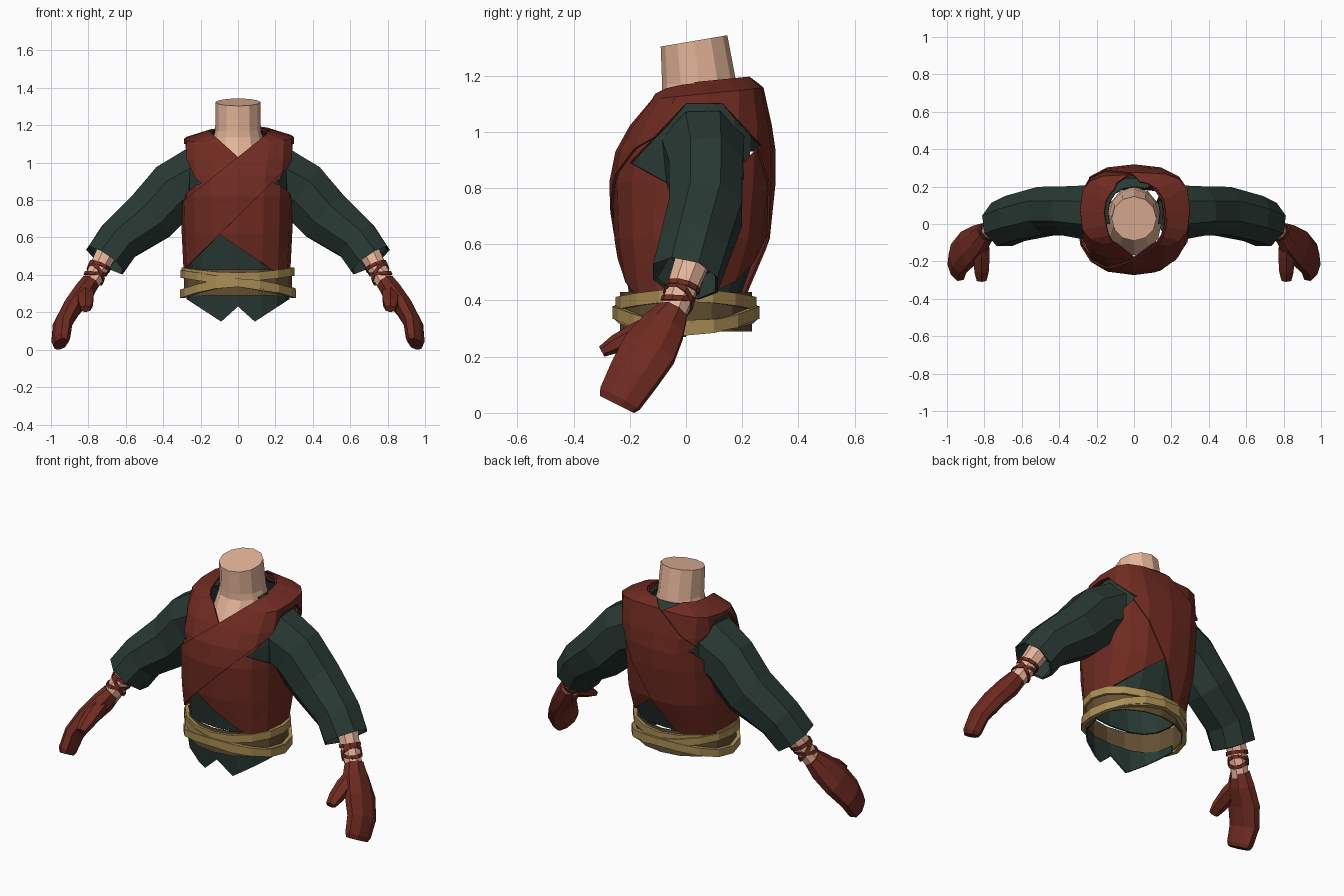
import bpy, bmesh, math
from mathutils import Vector, Matrix

if "Cube" in bpy.data.objects:
    bpy.data.objects.remove(bpy.data.objects["Cube"])

def mat(name, c):
    m = bpy.data.materials.new(name)
    m.diffuse_color = (*c, 1)
    m.use_nodes = True
    m.node_tree.nodes["Principled BSDF"].inputs["Base Color"].default_value = m.diffuse_color
    return m

RED = mat("russet cloth", (.158, .024, .015))
GREEN = mat("dark green cloth", (.022, .041, .033))
SKIN = mat("skin", (.78, .46, .32))
GOLD = mat("ochre sash", (.40, .27, .09))
BROWN = mat("dark ochre sash", (.125, .078, .032))

def loft(rings, cap0=False, cap1=False):
    """Bridge equal-length rings that run counter-clockwise along the path."""
    bm = bmesh.new()
    vs = [[bm.verts.new(p) for p in r] for r in rings]
    n = len(vs[0])
    for a, b in zip(vs, vs[1:]):
        for i in range(n):
            j = (i + 1) % n
            bm.faces.new((a[i], a[j], b[j], b[i]))
    if cap0:
        bm.faces.new(vs[0][::-1])
    if cap1:
        bm.faces.new(vs[-1])
    return bm

def finish(bm, name, material, mirror=False, thick=0):
    me = bpy.data.meshes.new(name)
    bm.to_mesh(me)
    bm.free()
    me.materials.append(material)
    ob = bpy.data.objects.new(name, me)
    bpy.context.collection.objects.link(ob)
    if thick:
        s = ob.modifiers.new("thickness", 'SOLIDIFY')
        s.thickness, s.offset = thick, -1
    if mirror:
        m = ob.modifiers.new("mirror", 'MIRROR')
        m.use_mirror_merge = False
    return ob

def oval(z, yf, yb, hw, n=16, p=2.0, tilt=0):
    """Horizontal (super)ellipse ring between front yf and back yb."""
    cy, ry, out = (yf + yb) / 2, (yb - yf) / 2, []
    for i in range(n):
        a = 2 * math.pi * i / n
        c, s = math.cos(a), math.sin(a)
        y = cy + ry * math.copysign(abs(s) ** (2 / p), s)
        out.append((hw * math.copysign(abs(c) ** (2 / p), c), y, z + tilt * (y - .05)))
    return out

def tube(path, radii, ref, n=8, **caps):
    """Tube along a path; radii are (along ref, across ref)."""
    pts, rings = [Vector(p) for p in path], []
    for i, p in enumerate(pts):
        d = (pts[min(i + 1, len(pts) - 1)] - pts[max(i - 1, 0)]).normalized()
        u = Vector(ref)
        u = (u - d * u.dot(d)).normalized()
        v = d.cross(u)
        rings.append([p + u * radii[i][0] * math.cos(a) + v * radii[i][1] * math.sin(a)
                      for a in (2 * math.pi * (k + .5) / n for k in range(n))])
    return loft(rings, **caps)

def cut(bm, planes, drop):
    """Slice along (point, normal) planes, then delete faces by rule."""
    for co, no in planes:
        geom = bm.verts[:] + bm.edges[:] + bm.faces[:]
        bmesh.ops.bisect_plane(bm, geom=geom, dist=1e-5, plane_co=co, plane_no=no)
    dead = [f for f in bm.faces if drop(*f.calc_center_median())]
    bmesh.ops.delete(bm, geom=dead, context='FACES')

def slope(m, c):            # plane z = m*x + c
    return (0, 0, c), (-m, 0, 1)

def side_slope(m, c):       # plane z = m*y + c
    return (0, 0, c), (0, -m, 1)

MID = ((0, .03, 0), (0, 1, 0))

# Torso shape shared by shirt and vest: z, front, back, half width, tilt, squareness
TORSO = [(.42, -.222, .215, .28, 0, 2.5), (.62, -.255, .287, .29, 0, 2.5),
         (.82, -.262, .308, .295, 0, 2.5), (.93, -.24, .308, .295, 0, 2.6),
         (1.02, -.19, .295, .292, 0, 3), (1.125, -.115, .265, .288, .1, 3.4),
         (1.17, -.10, .22, .16, .1, 2.2)]

def torso(o, extra=()):
    return loft([oval(z + (o * .8 if z > 1.1 else 0), f - o, b + o, w + o, 16, p, t)
                 for z, f, b, w, t, p in list(extra) + TORSO])

# Armhole outline, as slopes over y
ARM = [(1.05, 1.10), (-1.07, 1.239), (-.55, .78), (1.0, .68)]
ARM_TOP = 1.10

def in_armhole(x, y, z, e=0):
    (a, b), (c, d), (f, g), (h, k) = ARM
    return (abs(x) > .12 - e and z < ARM_TOP + e and z < a * y + b + e and z < c * y + d + e
            and z > f * y + g - e and z > h * y + k - e)

arm_planes = [side_slope(*s) for s in ARM] + [side_slope(0, ARM_TOP)]

# Shirt: pointed front tails, lower gores, armhole surrounds and back of the neck
def shirt_drop(x, y, z):
    ax = abs(x)
    if z < .42:
        hem = .15 + (.65 * (ax - .09) if ax > .09 else .9 * (.09 - ax))
        return y > 0 or z < hem or z > .31
    if in_armhole(x, y, z, .05):
        return False
    if y > 0:
        return not (z < .66 or (z > 1.05 and x < .06))
    return z > .66

bm = torso(-.02, [(.14, -.205, .19, .30, 0, 2.5), (.29, -.225, .21, .295, 0, 2.5)])
cut(bm, [((0, 0, 0), (0, 1, 0)), ((0, 0, .42), (0, 0, 1)), ((0, 0, .31), (0, 0, 1)),
         ((0, 0, .66), (0, 0, 1)), ((.09, 0, 0), (1, 0, 0)), ((-.09, 0, 0), (1, 0, 0)),
         ((0, 0, 0), (1, 0, 0)), slope(.65, .0915), slope(-.65, .0915), slope(.9, .231),
         slope(-.9, .231)], shirt_drop)
finish(bm, "shirt_body", GREEN, thick=.008)

# Vest under-panel
def under_drop(x, y, z):
    if in_armhole(x, y, z):
        return True
    if y < .03:
        return z < .55 - .67 * x or (z > 1.03 + .8 * x and z > 1.03 - .9 * x)
    return z < .64 - .8 * x or z > 1.13 + .5 * abs(x)

bm = torso(0)
cut(bm, [MID, slope(-.67, .55), slope(-.8, .64), slope(.8, 1.03), slope(-.9, 1.03),
         slope(.5, 1.13), slope(-.5, 1.13)] + arm_planes, under_drop)
finish(bm, "vest_under_panel", RED, thick=.01)

# Vest over-panel, wrapping from one shoulder to the opposite hip
def over_drop(x, y, z):
    if in_armhole(x, y, z):
        return True
    if y < .03:
        return z < .98 * x + .714 or z > .8 * x + 1.03
    return z < 1.6 * x + .58 or z > .8 * x + 1.17

bm = torso(.011)
cut(bm, [MID, slope(.98, .714), slope(.8, 1.03), slope(1.6, .58), slope(.8, 1.17)]
    + arm_planes, over_drop)
finish(bm, "vest_over_panel", RED, thick=.008)

# Neck and upper chest
finish(loft([oval(1.0, -.168, .2, .15, 12), oval(1.135, -.085, .185, .132, 12),
             oval(1.17, -.085, .18, .122, 12), oval(1.327, -.09, .147, .12, 12, 2, .17)],
            cap1=True), "neck", SKIN)

# Sleeves, with a recessed opening
finish(tube([(.2, .06, .92), (.34, .07, .85), (.465, .07, .715), (.635, .03, .585),
             (.708, -.003, .478), (.703, 0, .484), (.64, .03, .56)],
            [(.16, .185), (.142, .172), (.14, .16), (.133, .13), (.128, .127),
             (.116, -.115), (.1, -.1)], (0, 1, 0), cap1=True), "sleeve", GREEN, mirror=True)

# Forearms
ELBOW, WRIST = Vector((.68, .03, .56)), Vector((.80, -.055, .33))
finish(tube([ELBOW, WRIST], [(.066, .064), (.048, .047)], (0, 1, 0), cap1=True),
       "forearm", SKIN, mirror=True)

# Mitten hands and thumbs
finish(tube([(.79, -.045, .36), (.825, -.08, .305), (.888, -.13, .225), (.938, -.185, .135),
             (.948, -.235, .05), (.948, -.245, .03)],
            [(.058, .052), (.085, .06), (.106, .054), (.098, .05), (.085, .046), (.072, .036)],
            (.28, .81, -.51), cap0=True, cap1=True), "mitten", RED, mirror=True)
finish(tube([(.82, -.09, .315), (.815, -.17, .285), (.815, -.25, .245), (.815, -.3, .218)],
            [(.05, .045), (.05, .04), (.044, .033), (.03, .02)], (1, 0, 0), 6,
            cap0=True, cap1=True), "mitten_thumb", RED, mirror=True)

def strap(name, material, rx, ry, height, h, t, n=16, mtx=None, mirror=False):
    """Closed band whose height varies with the angle around it."""
    rings = []
    for i in range(n):
        a = 2 * math.pi * i / n
        c, s, z = math.cos(a), math.sin(a), height(a)
        rings.append([((rx + e) * c, (ry + e) * s, z + k * h / 2)
                      for e, k in ((0, -1), (t, -1), (t, 1), (0, 1))])
    bm = loft(rings + rings[:1])
    bmesh.ops.remove_doubles(bm, verts=bm.verts[:], dist=1e-5)
    bmesh.ops.recalc_face_normals(bm, faces=bm.faces[:])
    if mtx:
        bm.transform(mtx)
    finish(bm, name, material, mirror)

# Waist sash: dark inner band and three crossing wraps
strap("sash_inner", BROWN, .28, .227, lambda a: .36, .14, .008)
strap("sash_upper", GOLD, .283, .230, lambda a: .404 + .014 * math.cos(2 * a), .045, .02)
strap("sash_lower", GOLD, .285, .238, lambda a: .328 - .03 * math.cos(2 * a), .045, .024)
strap("sash_diagonal", GOLD, .282, .232, lambda a: .357 - .048 * math.cos(a), .042, .026)

# Crossed wrist bindings
axis = WRIST - ELBOW
turn = axis.to_track_quat('Z', 'Y').to_matrix().to_4x4()
for k, (t, tilt, r) in enumerate([(.5, .008, .056), (.67, .03, .053), (.67, -.03, .054)]):
    strap("wrist_binding_%d" % (k + 1), RED, r, r, lambda a: tilt * math.sin(a), .02, .006,
          10, Matrix.Translation(ELBOW + axis * t) @ turn, True)
